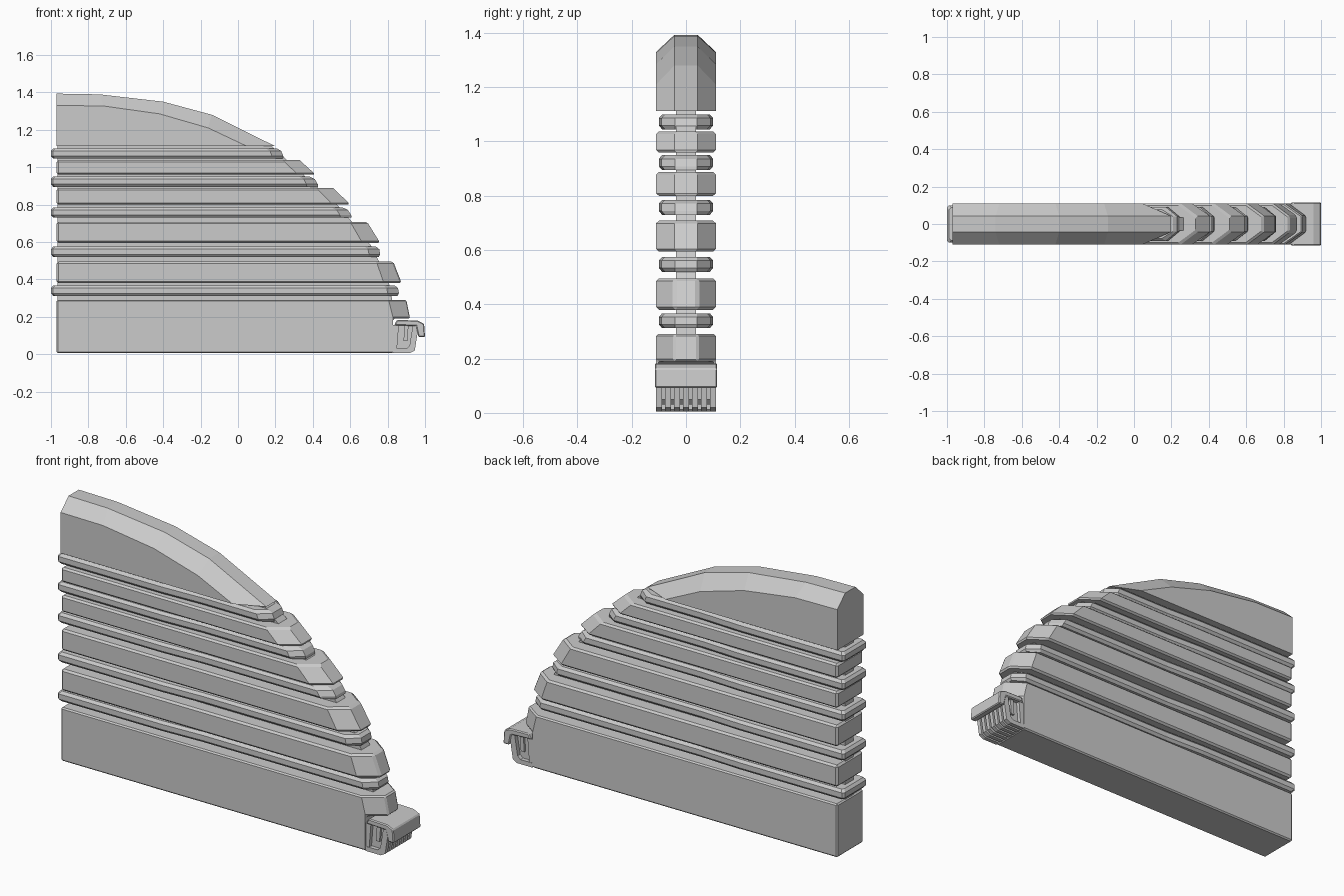
import bpy, bmesh

if "Cube" in bpy.data.objects:
    bpy.data.objects.remove(bpy.data.objects["Cube"])

BACK = -0.97      # straight rear end of the blocks
HALF = 0.11       # half thickness of the slab
NOSE = 0.043      # half width of the flat strip along the curved edge


def loft(name, sections, bevel=0.0):
    """Skin equal-length closed loops of points and cap both ends."""
    bm = bmesh.new()
    loops = [[bm.verts.new(p) for p in s] for s in sections]
    n = len(loops[0])
    for a, b in zip(loops, loops[1:]):
        for i in range(n):
            j = (i + 1) % n
            bm.faces.new((a[i], a[j], b[j], b[i]))
    bm.faces.new(loops[0])
    bm.faces.new(loops[-1])
    bmesh.ops.remove_doubles(bm, verts=bm.verts, dist=1e-5)
    bmesh.ops.recalc_face_normals(bm, faces=bm.faces)
    me = bpy.data.meshes.new(name)
    bm.to_mesh(me)
    bm.free()
    ob = bpy.data.objects.new(name, me)
    bpy.context.collection.objects.link(ob)
    if bevel:
        m = ob.modifiers.new("edge_bevel", 'BEVEL')
        m.width = bevel
        m.segments = 1
        m.limit_method = 'ANGLE'
        m.angle_limit = 0.9
    return ob


def plan(z, half_plan):
    """Horizontal loop from its y >= 0 half, mirrored in y."""
    return ([(x, y, z) for x, y in half_plan] +
            [(x, -y, z) for x, y in reversed(half_plan)])


def block_plan(z, x_in, x_out, hw=HALF):
    return plan(z, [(BACK, hw), (x_in, hw), (x_out, NOSE)])


def extrude_y(name, profile, y0, y1, bevel=0.0):
    return loft(name, [[(x, y, z) for x, z in profile] for y in (y0, y1)], bevel)


# Base block with overhanging nose
loft("base_block", [block_plan(0.005, 0.83, 0.83), block_plan(0.19, 0.83, 0.83),
                    block_plan(0.19, 0.83, 0.92), block_plan(0.29, 0.805, 0.90)], 0.007)

# Layer blocks: bottom z, top z, nose x at the bottom, nose x at the top
for z0, z1, xb, xt in [(0.38, 0.495, 0.875, 0.83), (0.595, 0.708, 0.76, 0.69),
                       (0.80, 0.888, 0.60, 0.51), (0.96, 1.037, 0.415, 0.33)]:
    loft("layer_block", [block_plan(z0, xb - 0.095, xb),
                         block_plan(z1, xt - 0.09, xt)], 0.01)

# Thin bands between the blocks, wider towards the rear
for z0, z1, xb, xt in [(0.312, 0.367, 0.865, 0.85), (0.52, 0.575, 0.765, 0.75),
                       (0.73, 0.785, 0.62, 0.57), (0.895, 0.95, 0.44, 0.395),
                       (1.045, 1.1, 0.252, 0.22)]:
    def band(z, x, d):
        return plan(z, [(-1.0 + d, 0.088 - d), (-0.99 + d, 0.1 - d), (-0.38, 0.1 - d),
                        (-0.15, 0.09 - d), (x - 0.06 - d, 0.09 - d), (x - d, 0.04)])
    h = z1 - z0
    xm = xb + (xt - xb) * 0.3
    loft("band", [band(z0, xb, 0.012), band(z0 + 0.25 * h, xm, 0),
                  band(z0 + 0.75 * h, (xm + xt) / 2, 0), band(z1, xt, 0.012)])

# Narrow core visible in the slots
core = [(BACK + 0.005, 0.2), (0.84, 0.2), (0.81, 0.37), (0.72, 0.57), (0.55, 0.78),
        (0.36, 0.95), (0.16, 1.13), (BACK + 0.005, 1.13)]
extrude_y("core", core, -0.036, 0.036)

# Curved top block: inset outline on the sides, full outline in the middle
side = [(BACK, 1.113), (BACK, 1.33), (-0.72, 1.327), (-0.42, 1.285), (-0.16, 1.21),
        (0.045, 1.113)]
mid = [(BACK, 1.113), (BACK, 1.393), (-0.74, 1.389), (-0.40, 1.35), (-0.14, 1.28),
       (0.197, 1.113)]
loft("top_block", [[(x, s * w, z) for x, z in o] for s, w, o in
                   [(-1, HALF, side), (-1, NOSE, mid), (1, NOSE, mid), (1, HALF, side)]])

# Front toe: hood with lip
hood = [(0.835, 0.155), (0.85, 0.183), (0.96, 0.18), (0.995, 0.163), (1.0, 0.092),
        (0.965, 0.092), (0.952, 0.15)]
extrude_y("toe_hood", hood, -0.115, 0.115, 0.005)

# Toe filling, recessed behind the ribs and side frames
filling = [(0.83, 0.03), (0.91, 0.03), (0.93, 0.05), (0.945, 0.155), (0.83, 0.155)]
extrude_y("toe_filling", filling, -0.088, 0.088)

# Toe ribs curling under the front
rib = [(0.83, 0.006), (0.92, 0.006), (0.945, 0.02), (0.967, 0.155), (0.935, 0.155),
       (0.917, 0.045), (0.90, 0.03), (0.83, 0.03)]
for i in range(7):
    y = -0.099 + i * 0.033
    extrude_y("toe_rib", rib, y - 0.011, y + 0.011)

# Small posts in the side recess of the toe
for s in (-1, 1):
    extrude_y("toe_post", [(0.83, 0.03), (0.85, 0.03), (0.86, 0.155), (0.83, 0.155)],
              s * 0.085, s * 0.108)
    extrude_y("toe_post", [(0.885, 0.07), (0.905, 0.07), (0.912, 0.155), (0.89, 0.155)],
              s * 0.085, s * 0.1)
